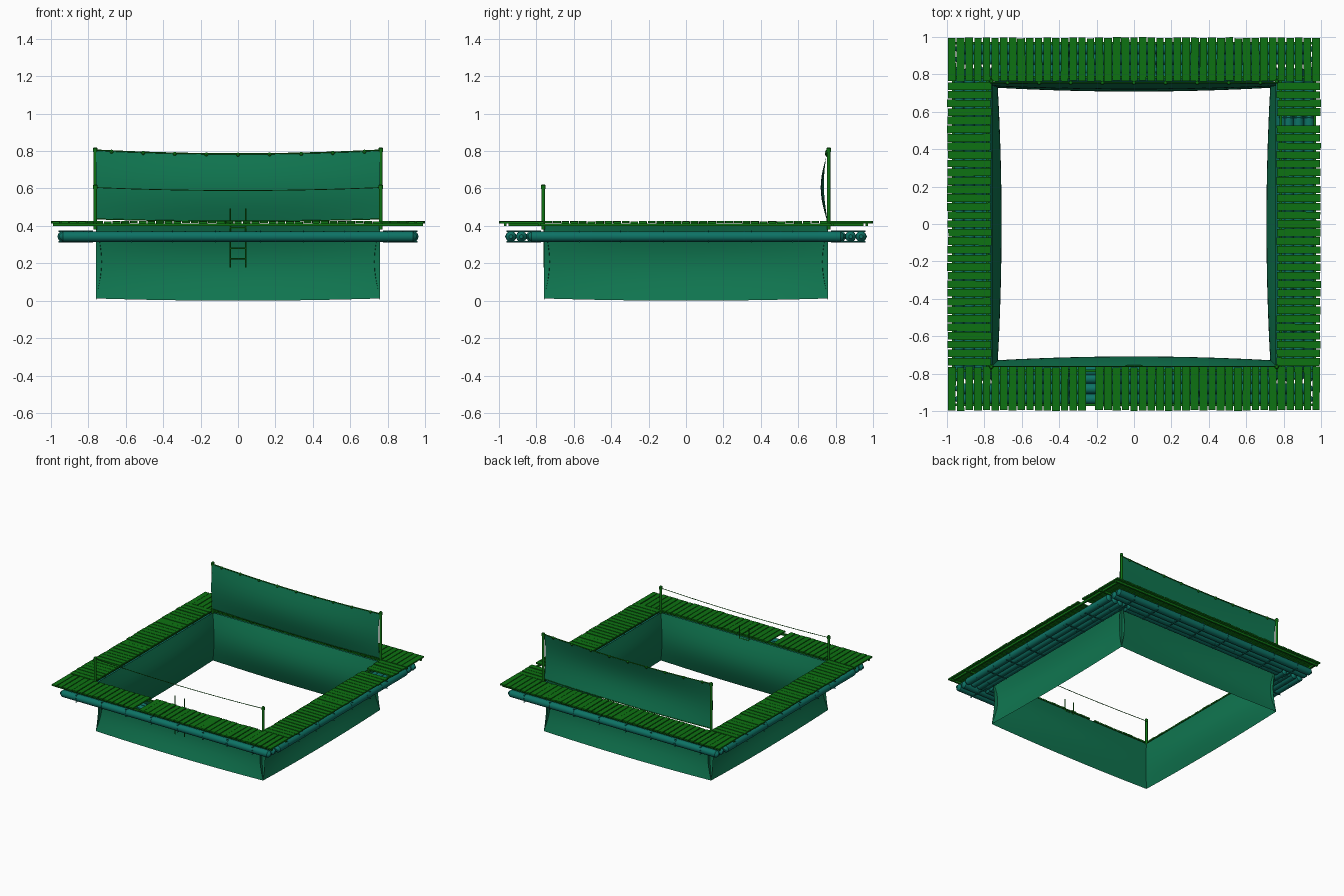
import bpy, bmesh, math, random
from mathutils import Vector, Matrix

if "Cube" in bpy.data.objects:
    bpy.data.objects.remove(bpy.data.objects["Cube"])

random.seed(4)


def material(name, rgb):
    m = bpy.data.materials.new(name)
    m.diffuse_color = (*rgb, 1)
    m.use_nodes = True
    m.node_tree.nodes["Principled BSDF"].inputs["Base Color"].default_value = m.diffuse_color
    return m


WOOD = material("green_wood", (0.004, 0.17, 0.006))
NET = material("net_cloth", (0.005, 0.18, 0.08))
PIPE = material("float_teal", (0.004, 0.17, 0.13))


def finish(bm, name, mat, smooth=False):
    me = bpy.data.meshes.new(name)
    bm.normal_update()
    bm.to_mesh(me)
    bm.free()
    me.materials.append(mat)
    ob = bpy.data.objects.new(name, me)
    bpy.context.collection.objects.link(ob)
    if smooth:
        bpy.ops.object.select_all(action='DESELECT')
        ob.select_set(True)
        bpy.context.view_layer.objects.active = ob
        bpy.ops.object.shade_smooth_by_angle(angle=math.radians(40))
    return ob


def box(bm, c, s, rot=0):
    m = Matrix.Translation(c) @ Matrix.Rotation(rot, 4, 'Z') @ Matrix.Diagonal((*s, 1))
    bmesh.ops.create_cube(bm, size=1, matrix=m)


def rod(bm, a, b, r1, r2=None, seg=12):
    a, b = Vector(a), Vector(b)
    d = b - a
    m = Matrix.Translation((a + b) / 2) @ d.to_track_quat('Z', 'Y').to_matrix().to_4x4()
    bmesh.ops.create_cone(bm, cap_ends=True, segments=seg, radius1=r1,
                          radius2=r1 if r2 is None else r2, depth=d.length, matrix=m)


def sheet(name, func, nu, nv):
    bm = bmesh.new()
    g = [[bm.verts.new(func(2 * i / nu - 1, j / nv)) for j in range(nv + 1)] for i in range(nu + 1)]
    for i in range(nu):
        for j in range(nv):
            bm.faces.new((g[i][j], g[i + 1][j], g[i + 1][j + 1], g[i][j + 1]))
    return finish(bm, name, NET, True)


def rope(name, pts, r):
    cu = bpy.data.curves.new(name, 'CURVE')
    cu.dimensions = '3D'
    cu.bevel_depth = r
    cu.bevel_resolution = 1
    sp = cu.splines.new('POLY')
    sp.points.add(len(pts) - 1)
    for p, q in zip(sp.points, pts):
        p.co = (*q, 1)
    cu.materials.append(WOOD)
    ob = bpy.data.objects.new(name, cu)
    bpy.context.collection.objects.link(ob)


# plank deck: four runs with slight irregularity and two missing boards
def planks(name, side, half, count, missing):
    bm = bmesh.new()
    pitch = 2 * half / count
    for i in range(count):
        u = -half + (i + 0.5) * pitch
        if missing is not None and abs(u - missing) < pitch / 2:
            continue
        v = -0.88 + random.uniform(-0.003, 0.003)
        z = 0.4195 + random.uniform(-0.0015, 0.0015)
        w = pitch - random.uniform(0.003, 0.008)
        box(bm, (u, v, z), (w, 0.232, 0.011), random.uniform(-0.008, 0.008))
    bmesh.ops.rotate(bm, verts=bm.verts, cent=(0, 0, 0), matrix=Matrix.Rotation(side * math.pi / 2, 3, 'Z'))
    finish(bm, name, WOOD)


planks("front_planks", 0, 0.997, 43, -0.255)
planks("right_planks", 1, 0.76, 33, 0.56)
planks("back_planks", 2, 0.997, 43, None)
planks("left_planks", 3, 0.76, 33, None)

# joists beneath the planks
bm = bmesh.new()
for s in (-1, 1):
    for d in (0.785, 0.967):
        box(bm, (0, s * d, 0.406), (1.98, 0.014, 0.016))
        box(bm, (s * d, 0, 0.406), (0.014, 1.54 if d < 0.9 else 1.9, 0.016))
finish(bm, "deck_joists", WOOD)

# floating pipes with tapered ends, joined by thin cross rods
R, ZP = 0.028, 0.343


def pipe(bm, axis, off, half):
    def at(t):
        return (t, off, ZP) if axis == 'x' else (off, t, ZP)
    rod(bm, at(-half + 0.02), at(half - 0.02), R, seg=16)
    for s in (-1, 1):
        rod(bm, at(s * (half - 0.02)), at(s * half), R, 0.010, 16)
        for k in (-0.8, -0.57, -0.35, -0.12, 0.12, 0.35, 0.57, 0.8):
            rod(bm, at(k * half / 0.95 - 0.004), at(k * half / 0.95 + 0.004), R + 0.001, seg=16)


for s, nx, ny in ((-1, "front", "left"), (1, "back", "right")):
    bx, by = bmesh.new(), bmesh.new()
    for d in (0.936, 0.88, 0.826, 0.787):
        pipe(bx, 'x', s * d, 0.955 if d > 0.85 else 0.765)
        pipe(by, 'y', s * d, 0.845)
    finish(bx, nx + "_float_pipes", PIPE, True)
    finish(by, ny + "_float_pipes", PIPE, True)

bm = bmesh.new()
for s in (-1, 1):
    for k in (-0.8, -0.57, -0.35, -0.12, 0.12, 0.35, 0.57, 0.8):
        for z in (ZP - R, ZP + R):
            rod(bm, (k, s * 0.775, z), (k, s * 0.96, z), 0.004, seg=6)
            if abs(k) < 0.75:
                rod(bm, (s * 0.775, k, z), (s * 0.96, k, z), 0.004, seg=6)
        rod(bm, (k, s * 0.78, ZP), (k, s * 0.969, ZP), 0.005, seg=6)
finish(bm, "pipe_cross_rods", PIPE)


# pool walls: cloth sheets bowing inward between top and bottom edges
def wall(u, v):
    bow = (0.03 + 0.022 * (1 - u * u)) * math.sin(math.pi * v)
    z0 = 0.012 * u * u
    return Vector((0.76 * u, -0.76 + bow, z0 + (0.405 - z0) * v))


for k, n in enumerate(("front", "right", "back", "left")):
    rot = Matrix.Rotation(k * math.pi / 2, 3, 'Z')
    sheet(n + "_net_wall", lambda u, v: rot @ wall(u, v), 24, 12)


# raised back screen, sagging along its top and bellying inward
def screen(u, v):
    sag = 1 - u * u
    y = 0.755 - (0.018 + 0.017 * sag) * math.sin(math.pi * v)
    lo, hi = 0.437 - 0.012 * sag, 0.805 - 0.02 * sag
    return Vector((0.76 * u, y, lo + (hi - lo) * v))


sheet("back_screen", screen, 24, 12)
rope("screen_top_rope", [screen(i / 12 - 1, 1) for i in range(25)], 0.004)
rope("screen_bottom_rope", [screen(i / 12 - 1, 0) for i in range(25)], 0.003)
rope("front_rope", [(0.763 * u, -0.763, 0.605 - 0.016 * (1 - u * u))
                    for u in (i / 12 - 1 for i in range(25))], 0.0025)

# tie knots along the screen top
bm = bmesh.new()
for i in range(-4, 5):
    p = screen(i * 0.169 / 0.76, 1) - Vector((0, 0, 0.004))
    bmesh.ops.create_uvsphere(bm, u_segments=8, v_segments=6, radius=0.011, matrix=Matrix.Translation(p))
finish(bm, "screen_ties", WOOD, True)

# corner posts with rounded caps and collars
for y, lo, hi, n in ((0.763, 0.38, 0.82, "back"), (-0.763, 0.38, 0.622, "front")):
    bm = bmesh.new()
    for x in (-0.763, 0.763):
        rod(bm, (x, y, lo), (x, y, hi - 0.006), 0.010)
        rod(bm, (x, y, hi - 0.026), (x, y, hi - 0.006), 0.013)
        rod(bm, (x, y, hi - 0.006), (x, y, hi), 0.013, 0.007)
    finish(bm, n + "_posts", WOOD, True)

# ladder hanging at the front inner edge
bm = bmesh.new()
for x in (-0.042, 0.042):
    rod(bm, (x, -0.757, 0.178), (x, -0.757, 0.492), 0.004, seg=8)
for z in (0.225, 0.28, 0.335, 0.39):
    rod(bm, (-0.042, -0.757, z), (0.042, -0.757, z), 0.004, seg=8)
finish(bm, "ladder", WOOD, True)
